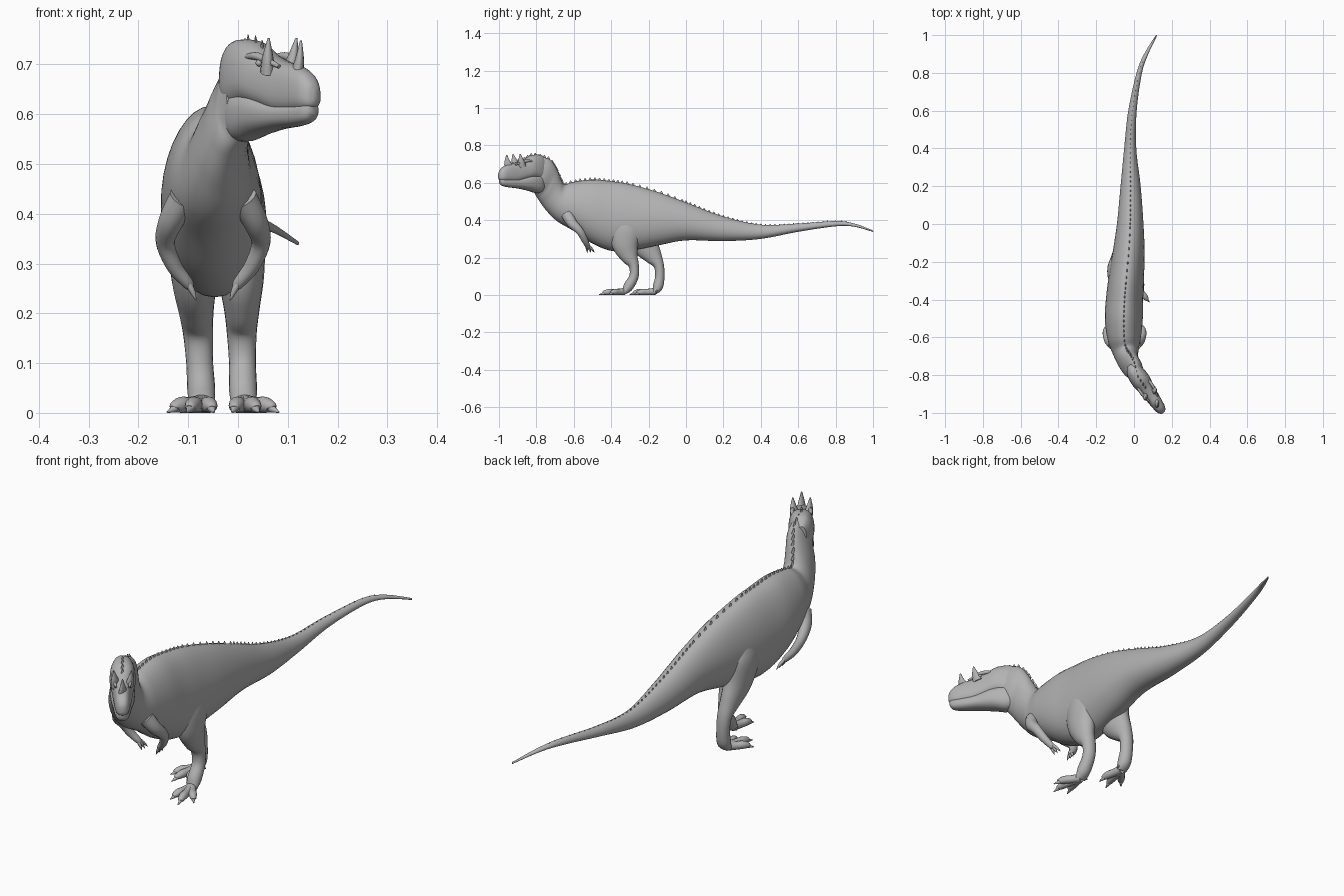
import bpy
import bmesh
import math
from mathutils import Matrix, Vector

cube = bpy.data.objects.get("Cube")
if cube:
    bpy.data.objects.remove(cube, do_unlink=True)

skin = bpy.data.materials.new("grey_skin")
skin.use_nodes = True
skin.diffuse_color = (0.45, 0.45, 0.45, 1)
skin.node_tree.nodes["Principled BSDF"].inputs["Base Color"].default_value = skin.diffuse_color


def finish(name, bm, angle=50):
    """Turn a bmesh into a smooth shaded object."""
    bmesh.ops.recalc_face_normals(bm, faces=bm.faces)
    mesh = bpy.data.meshes.new(name)
    bm.to_mesh(mesh)
    bm.free()
    mesh.materials.append(skin)
    obj = bpy.data.objects.new(name, mesh)
    bpy.context.collection.objects.link(obj)
    bpy.ops.object.select_all(action='DESELECT')
    obj.select_set(True)
    bpy.context.view_layer.objects.active = obj
    bpy.ops.object.shade_smooth_by_angle(angle=math.radians(angle))
    return obj


def smooth_path(keys, steps=5):
    """Catmull-Rom interpolation of tuples of any length."""
    result = []
    for i in range(len(keys) - 1):
        a, b = keys[max(i - 1, 0)], keys[i]
        c, d = keys[i + 1], keys[min(i + 2, len(keys) - 1)]
        for j in range(steps):
            t = j / steps
            result.append(tuple(
                q + 0.5 * t * (r - p + t * (2 * p - 5 * q + 4 * r - s + t * (3 * (q - r) + s - p)))
                for p, q, r, s in zip(a, b, c, d)))
    return result + [tuple(keys[-1])]


def signed_power(v, power):
    return math.copysign(abs(v) ** power, v)


def loft(name, rings, power=1.0, taper=0.0, sides=24):
    """Skin a row of (centre, side vector, up vector) cross-sections."""
    bm = bmesh.new()
    loops = []
    for centre, side, up in rings:
        loop = []
        for k in range(sides):
            angle = 2 * math.pi * k / sides
            u = signed_power(math.cos(angle), power)
            v = signed_power(math.sin(angle), power)
            loop.append(bm.verts.new(centre + side * u * (1 - taper * v) + up * v))
        loops.append(loop)
    for a, b in zip(loops, loops[1:]):
        for k in range(sides):
            n = (k + 1) % sides
            bm.faces.new((a[k], a[n], b[n], b[k]))
    bm.faces.new(loops[0])
    bm.faces.new(loops[-1])
    return finish(name, bm)


def limb(name, keys, sides=14):
    """Tube through (x, y, z, width radius, depth radius) keys."""
    path = smooth_path(keys)
    points = [Vector(p[:3]) for p in path]
    rings = []
    for i, p in enumerate(path):
        tangent = (points[min(i + 1, len(path) - 1)] - points[max(i - 1, 0)]).normalized()
        side = (Vector((1, 0, 0)) - tangent * tangent.x).normalized()
        rings.append((points[i], side * max(p[3], .001), tangent.cross(side) * max(p[4], .001)))
    return loft(name, rings, sides=sides)


# Tail and torso: y, top, bottom, x, half width
tail = [(1, .345, .337, .12, .003), (.9, .382, .365, .065, .01), (.8, .395, .367, .028, .014),
        (.6, .382, .338, -.008, .022), (.4, .376, .3, -.02, .032), (.2, .42, .288, -.018, .053),
        (0, .495, .292, -.02, .07)]
torso = [(-.15, .55, .265, -.028, .084), (-.3, .592, .237, -.042, .094), (-.4, .608, .236, -.05, .098),
         (-.5, .617, .275, -.054, .1), (-.6, .605, .342, -.052, .089)]
# Neck: x, top y, top z, bottom y, bottom z, half width
neck = [(-.044, -.65, .592, -.69, .395, .07), (-.034, -.675, .63, -.745, .452, .058),
        (-.018, -.697, .68, -.785, .51, .052), (0, -.73, .725, -.805, .545, .048),
        (.014, -.78, .742, -.825, .57, .04)]
keys = [(x, y, top, y, low, w) for y, top, low, x, w in tail + torso] + neck
body = smooth_path(keys, 8)
middles = [Vector((b[0], (b[1] + b[3]) / 2, (b[2] + b[4]) / 2)) for b in body]
rings = []
for i, b in enumerate(body):
    way = middles[min(i + 1, len(body) - 1)] - middles[max(i - 1, 0)]
    side = Vector((-way.y, way.x, 0)).normalized()
    rings.append((middles[i], side * b[5], Vector((b[0], b[1], b[2])) - middles[i]))
loft("body", rings, taper=.12, sides=32)


def head_point(back, left, z):
    """Point in the turned head: distance behind the snout, sideways, height."""
    return Vector((.155 - .57 * back + .82 * left, -1 + .82 * back + .57 * left, z))


def head_part(name, keys, power):
    """Loft through (back, top, bottom, half width) keys along the head."""
    rings = []
    for back, top, low, width in smooth_path(keys):
        side = Vector((.82, .57, 0)) * width
        rings.append((head_point(back, 0, (top + low) / 2), side, Vector((0, 0, (top - low) / 2))))
    return loft(name, rings, power, .1 if name == "skull" else -.05, 28)


# Skull and lower jaw, meeting in the mouth crease
skull = [(.31, .72, .63, .02), (.27, .748, .61, .044), (.21, .747, .62, .05), (.16, .724, .613, .043),
         (.11, .708, .602, .037), (.06, .698, .603, .032), (.025, .683, .608, .027),
         (.006, .663, .615, .017), (0, .645, .627, .004)]
jaw = [(.3, .64, .565, .03), (.25, .65, .545, .046), (.19, .645, .558, .047), (.12, .625, .57, .037),
       (.06, .622, .576, .03), (.02, .625, .585, .021), (.006, .622, .6, .01)]
head_part("skull", skull, .8)
head_part("lower_jaw", jaw, .8)

# Horns, brows and eyes
limb("nose_horn", [(*head_point(.065, 0, .68), .014, .026), (*head_point(.055, 0, .71), .009, .017),
                   (*head_point(.05, 0, .748), .002, .003)])
for label, s in (("left", 1), ("right", -1)):
    limb(label + "_brow_horn", [(*head_point(.13, .026 * s, .685), .015, .024),
                                (*head_point(.122, .031 * s, .715), .011, .017),
                                (*head_point(.115, .034 * s, .753), .002, .003)])
    limb(label + "_brow", [(*head_point(.2, .034 * s, .715), .004, .004),
                           (*head_point(.15, .036 * s, .716), .008, .008),
                           (*head_point(.09, .026 * s, .696), .004, .004)])
    bm = bmesh.new()
    spot = Matrix.Translation(head_point(.143, .038 * s, .703))
    bmesh.ops.create_uvsphere(bm, u_segments=12, v_segments=8, radius=.007, matrix=spot)
    finish(label + "_eye", bm)

# Row of small scutes along the spine and the back of the head
crest = [Vector(b[:3]) for b in body]
crest += [head_point(k[0], 0, k[1]) for k in smooth_path(skull[1:4])]
bm = bmesh.new()
last = crest[0]
for point in crest[12:]:
    if (point - last).length > .022:
        last = point
        size = min(1, max(.35, .9 - point.y))
        spot = Matrix.Translation(point) @ Matrix.Diagonal((.4, 1, 1, 1))
        bmesh.ops.create_cone(bm, cap_ends=True, segments=8, radius1=.014 * size, radius2=.002,
                              depth=.022 * size, matrix=spot)
finish("spine_scutes", bm)

# Legs: height, distance from the middle, width radius, depth radius
leg_shape = [(.46, .035, .03, .05), (.37, .046, .05, .088), (.28, .047, .047, .075), (.21, .046, .036, .049),
             (.16, .044, .03, .028), (.1, .043, .027, .025), (.045, .042, .028, .027), (.014, .042, .024, .014)]
strides = {"left": (1, [-.29, -.315, -.325, -.305, -.28, -.278, -.308, -.33]),
           "right": (-1, [-.26, -.255, -.225, -.177, -.146, -.14, -.15, -.168])}
toes = {"outer": (.07, -.085), "middle": (.03, -.135), "inner": (-.024, -.11), "hind": (-.03, .012)}
for label, (s, stride) in strides.items():
    limb(label + "_leg", [(-.03 - .04 * z + s * out, y, z, w, d)
                          for (z, out, w, d), y in zip(leg_shape, stride)], 20)
    x, y = -.03 + s * .042, stride[-1]
    for toe, (dx, dy) in toes.items():
        r = .009 if toe == "hind" else .017
        lift = .014 if toe == "hind" else 0
        profile = [(0, 1.1), (.35, .95), (.6, .95), (.78, .7), (.82, .45), (1, .1)]
        limb(label + "_" + toe + "_toe",
             [(x + s * dx * t, y + dy * t, r * k + lift, r * k, r * k) for t, k in profile], 12)

# Small arms with three claws each
arm_shape = [(.06, -.635, .43, .03), (.085, -.61, .385, .025), (.096, -.568, .342, .019),
             (.078, -.542, .295, .016), (.052, -.526, .262, .012), (.046, -.521, .252, .008)]
for label, s in (("left", 1), ("right", -1)):
    limb(label + "_arm", [(-.05 + s * out, y, z, r, r * 1.1) for out, y, z, r in arm_shape])
    for i in range(3):
        spread = (i - 1) * .013
        limb(label + "_finger_" + str(i + 1),
             [(-.05 + s * .052, -.526 + spread * .4, .264, .007, .007),
              (-.05 + s * .042, -.516 + spread, .245, .006, .006),
              (-.05 + s * .034, -.508 + spread * 1.5, .226, .001, .001)], 8)
